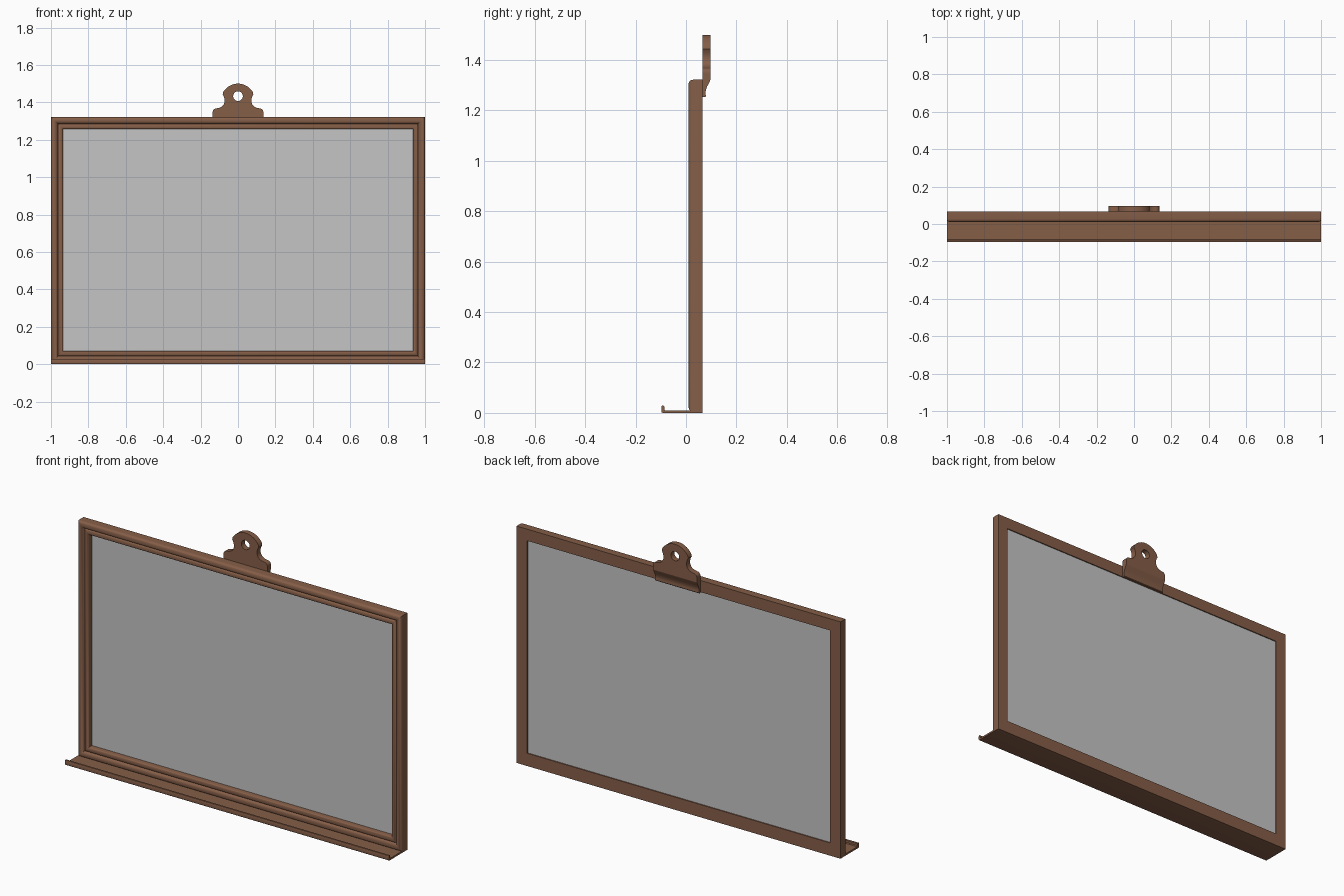
import bpy, bmesh, math

if "Cube" in bpy.data.objects:
    bpy.data.objects.remove(bpy.data.objects["Cube"])


def material(name, rgba):
    m = bpy.data.materials.new(name)
    m.diffuse_color = rgba
    m.use_nodes = True
    m.node_tree.nodes["Principled BSDF"].inputs["Base Color"].default_value = m.diffuse_color
    return m


BROWN = material("brown_wood", (0.235, 0.112, 0.064, 1.0))
GREY = material("grey_glass", (0.56, 0.56, 0.56, 0.8))


def finish(obj, mat, angle=35):
    obj.data.materials.clear()
    obj.data.materials.append(mat)
    bpy.ops.object.select_all(action='DESELECT')
    obj.select_set(True)
    bpy.context.view_layer.objects.active = obj
    bpy.ops.object.shade_smooth_by_angle(angle=math.radians(angle))


def mesh_object(name, bm, mat):
    bmesh.ops.recalc_face_normals(bm, faces=bm.faces)
    me = bpy.data.meshes.new(name)
    bm.to_mesh(me)
    bm.free()
    obj = bpy.data.objects.new(name, me)
    bpy.context.collection.objects.link(obj)
    finish(obj, mat)
    return obj


def prism_x(name, profile, half_width, mat):
    """Extrude a (y, z) profile along x."""
    bm = bmesh.new()
    face = bm.faces.new([bm.verts.new((-half_width, y, z)) for y, z in profile])
    ext = bmesh.ops.extrude_face_region(bm, geom=[face], use_keep_orig=True)
    moved = [v for v in ext["geom"] if isinstance(v, bmesh.types.BMVert)]
    bmesh.ops.translate(bm, verts=moved, vec=(2 * half_width, 0, 0))
    return mesh_object(name, bm, mat)


def arc(cx, cy, rx, ry, a0, a1, n):
    return [(cx + rx * math.cos(math.radians(a0 + (a1 - a0) * i / n)),
             cy + ry * math.sin(math.radians(a0 + (a1 - a0) * i / n)))
            for i in range(n + 1)]


# moulded frame: (inset, y) profile swept round a mitred rectangle
X, Z0, Z1 = 1.0, 0.006, 1.322
profile = [(0.0, 0.066)]
profile += arc(0.018, 0.028, 0.018, 0.018, 180, 300, 8)       # outer roll
profile += [(0.034, 0.019), (0.037, 0.025)]                   # groove
profile += arc(0.052, 0.025, 0.013, 0.009, 180, 360, 8)[1:]   # inner bead
profile += [(0.065, 0.066)]
bm = bmesh.new()
rings = []
for d, y in profile:
    rings.append([bm.verts.new((x, y, z)) for x, z in (
        (-X + d, Z0 + d), (X - d, Z0 + d), (X - d, Z1 - d), (-X + d, Z1 - d))])
for i, a in enumerate(rings):
    b = rings[(i + 1) % len(rings)]
    for j in range(4):
        k = (j + 1) % 4
        bm.faces.new((a[j], a[k], b[k], b[j]))
mesh_object("frame", bm, BROWN)

# panel held near the back of the frame
prism_x("panel", [(0.048, 0.068), (0.060, 0.068), (0.060, 1.26), (0.048, 1.26)],
        0.936, GREY)

# tray with a small upturned lip
tray = [(0.066, 0.0), (0.066, 0.01), (-0.082, 0.01), (-0.086, 0.014), (-0.086, 0.026)]
tray += arc(-0.0915, 0.025, 0.0055, 0.004, 20, 180, 5)
tray += [(-0.097, 0.005)] + arc(-0.092, 0.005, 0.005, 0.005, 180, 270, 4)[1:]
prism_x("tray", tray, 1.0, BROWN)

# hanger plate: mirrored outline with a round hole
right = [(0.135, 1.322), (0.135, 1.345)]
right += arc(0.115, 1.35, 0.02, 0.018, 0, 90, 5)
right += [(0.10, 1.371), (0.087, 1.377), (0.077, 1.387), (0.072, 1.40),
          (0.071, 1.415), (0.075, 1.43), (0.082, 1.443)]
right += arc(0, 1.408, 0.092, 0.092, 24, 90, 10)[1:]
outline = right + [(-x, z) for x, z in reversed(right[:-1])]
hole = arc(0, 1.433, 0.026, 0.026, 0, 360, 24)[:-1]
cu = bpy.data.curves.new("hanger_plate", 'CURVE')
cu.dimensions = '2D'
cu.fill_mode = 'BOTH'
cu.extrude = 0.0155
for pts in (outline, hole):
    s = cu.splines.new('POLY')
    s.points.add(len(pts) - 1)
    for p, (x, z) in zip(s.points, pts):
        p.co = (x, z, 0, 1)
    s.use_cyclic_u = True
plate = bpy.data.objects.new("hanger_plate", cu)
bpy.context.collection.objects.link(plate)
plate.rotation_euler = (math.pi / 2, 0, 0)
plate.location = (0, 0.0815, 0)
bpy.ops.object.select_all(action='DESELECT')
plate.select_set(True)
bpy.context.view_layer.objects.active = plate
bpy.ops.object.convert(target='MESH')
plate = bpy.context.view_layer.objects.active
bm = bmesh.new()
bm.from_mesh(plate.data)
bmesh.ops.remove_doubles(bm, verts=bm.verts, dist=0.0001)
bmesh.ops.recalc_face_normals(bm, faces=bm.faces)
bm.to_mesh(plate.data)
bm.free()
finish(plate, BROWN)

# curved clip jaw pressing on the back of the frame
prism_x("hanger_jaw", [(0.066, 1.322), (0.097, 1.322), (0.091, 1.308), (0.084, 1.296),
                       (0.079, 1.282), (0.077, 1.27), (0.079, 1.257), (0.077, 1.254),
                       (0.066, 1.254)], 0.135, BROWN)
